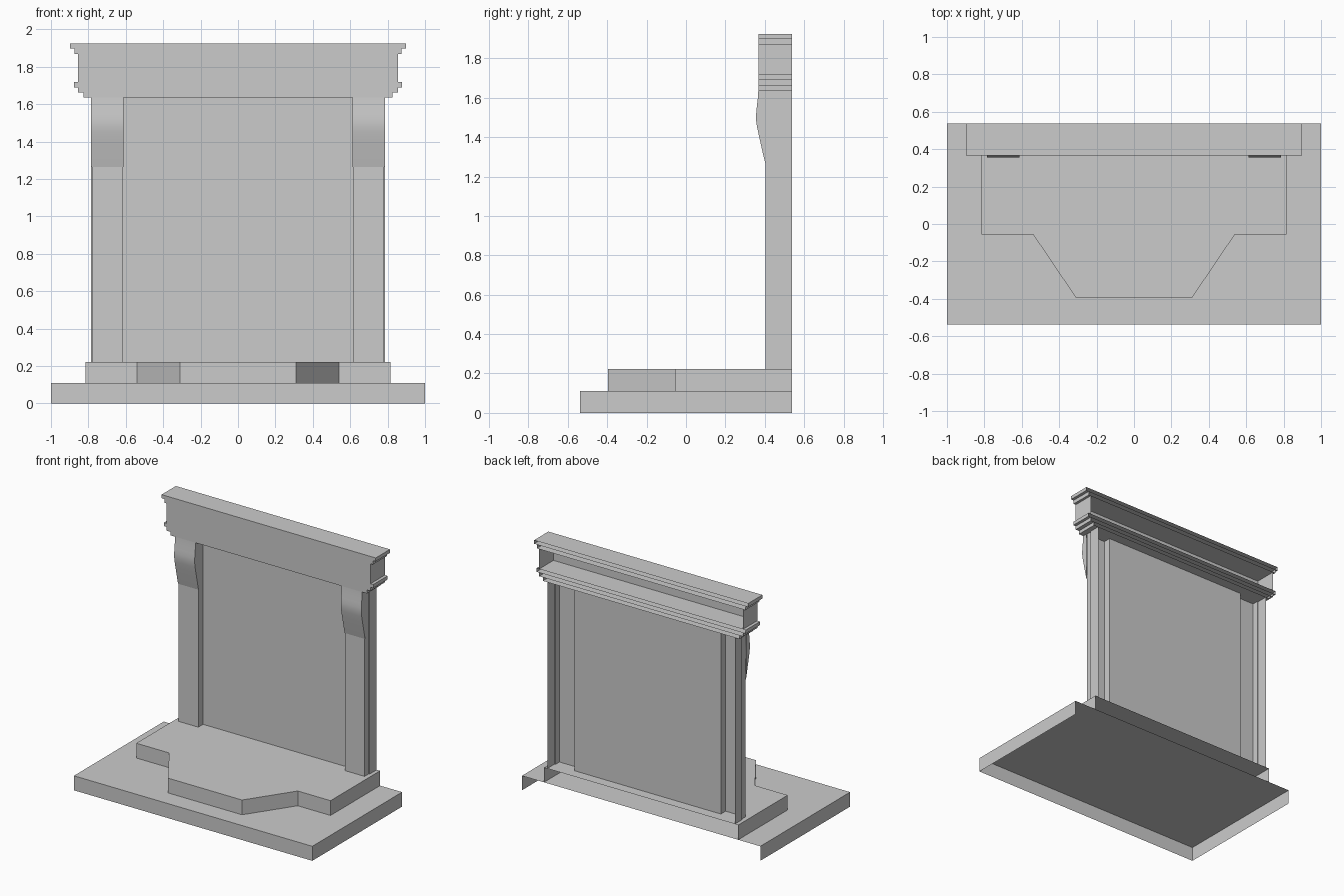
import bpy, bmesh

if "Cube" in bpy.data.objects:
    bpy.data.objects.remove(bpy.data.objects["Cube"])


def prism(name, pts, axis, lo, hi, drop, mirror=False, smooth=False):
    """Extrude a closed outline along an axis, then remove the faces whose normal matches drop."""
    def place(p, h):
        return (p[0], p[1], h) if axis == 'z' else (h, p[0], p[1])
    bm = bmesh.new()
    a = [bm.verts.new(place(p, lo)) for p in pts]
    b = [bm.verts.new(place(p, hi)) for p in pts]
    bm.faces.new(a)
    bm.faces.new(b)
    n = len(pts)
    for i in range(n):
        j = (i + 1) % n
        bm.faces.new((a[i], a[j], b[j], b[i]))
    bmesh.ops.recalc_face_normals(bm, faces=bm.faces[:])
    bm.normal_update()
    gone = [f for f in bm.faces if drop(f.normal)]
    bmesh.ops.delete(bm, geom=gone, context='FACES')
    me = bpy.data.meshes.new(name)
    bm.to_mesh(me)
    bm.free()
    ob = bpy.data.objects.new(name, me)
    bpy.context.collection.objects.link(ob)
    if mirror:
        ob.modifiers.new("mirror", 'MIRROR').use_axis = (True, False, False)
    if smooth:
        bpy.ops.object.select_all(action='DESELECT')
        ob.select_set(True)
        bpy.context.view_layer.objects.active = ob
        bpy.ops.object.shade_smooth_by_angle(angle=0.5)
    return ob


def rect(w, y0, y1):
    return [(-w, y0), (w, y0), (w, y1), (-w, y1)]


def back(n):
    return n.y > 0.3


def back_or_bottom(n):
    return n.y > 0.3 or n.z < -0.5


BACK = 0.538

# Floor slab and raised hearth, open behind and below
prism("floor_slab", rect(1.0, -0.538, BACK), 'z', 0.0, 0.11, back_or_bottom)
half = [(0.31, -0.395), (0.54, -0.055), (0.815, -0.055), (0.815, BACK)]
outline = half + [(-x, y) for x, y in reversed(half)]
prism("hearth", outline, 'z', 0.11, 0.222, back_or_bottom)

# Recessed single-sheet panel between the pilasters
prism("back_panel", rect(0.615, 0.46, 0.5), 'z', 0.222, 1.635, lambda n: n.y > -0.5)

# Hollow pilasters with a small step on the outer side
pilaster = [(0.615, 0.46), (0.615, 0.403), (0.78, 0.403),
            (0.78, 0.45), (0.787, 0.45), (0.787, BACK)]
prism("pilaster", pilaster, 'z', 0.222, 1.635,
      lambda n: n.y > 0.3 or abs(n.z) > 0.5, mirror=True)

# Curved corbels on the upper pilasters
corbel = [(0.403, 1.265), (0.392, 1.31), (0.372, 1.40), (0.361, 1.45), (0.356, 1.485),
          (0.356, 1.515), (0.359, 1.55), (0.365, 1.60), (0.367, 1.635), (0.403, 1.635)]
prism("corbel", corbel, 'x', 0.613, 0.785, back, mirror=True, smooth=True)

# Mantel: stacked flush-fronted courses, each open at the back
courses = [("lower_moulding_1", 0.825, 1.635, 1.662),
           ("lower_moulding_2", 0.855, 1.662, 1.69),
           ("lower_moulding_3", 0.878, 1.69, 1.717),
           ("frieze", 0.855, 1.717, 1.868),
           ("upper_moulding", 0.875, 1.868, 1.897),
           ("mantel_shelf", 0.898, 1.897, 1.924)]
for name, w, z0, z1 in courses:
    prism(name, rect(w, 0.367, BACK), 'z', z0, z1, back)
